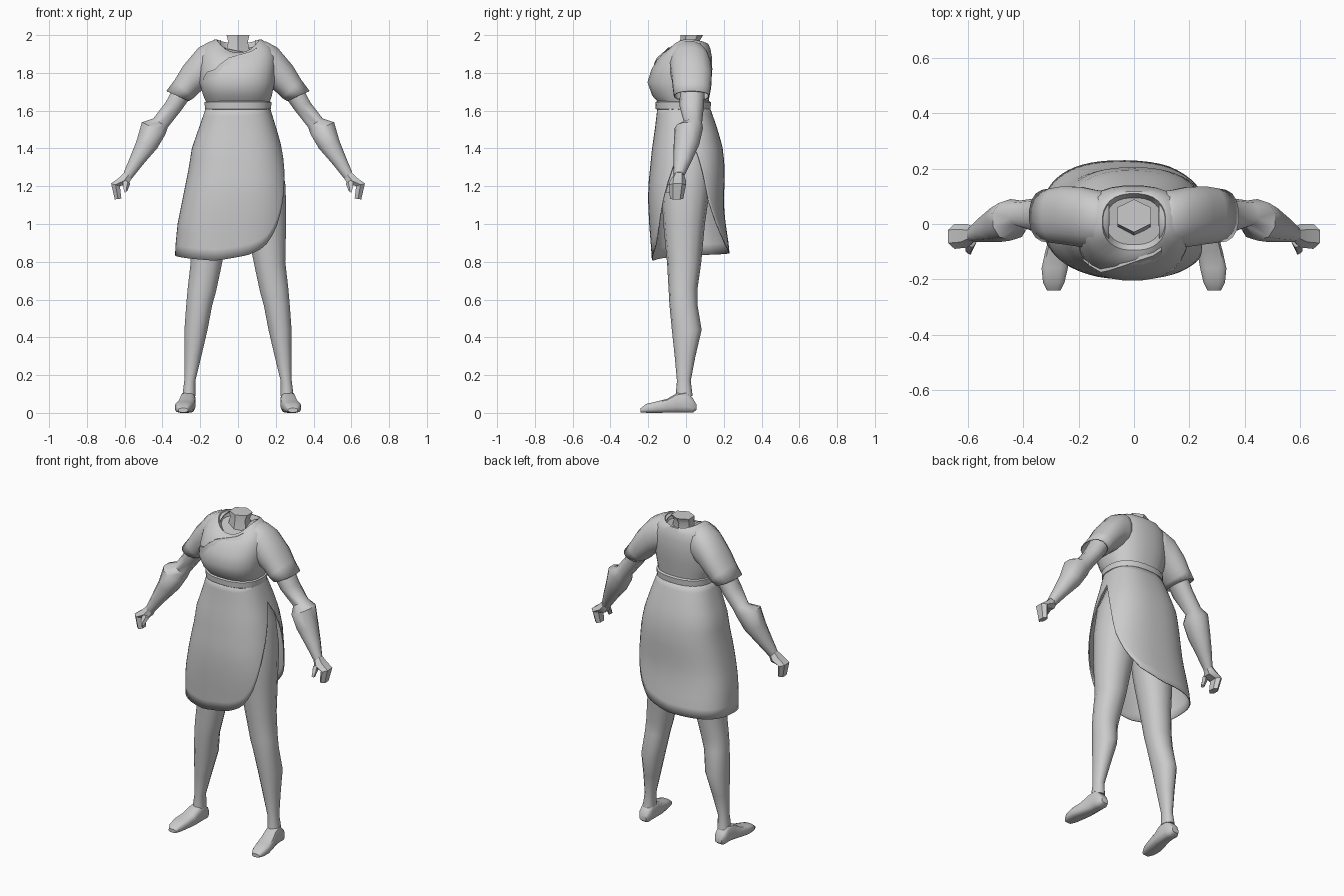
import bpy, bmesh, math
from mathutils import Vector
from mathutils.bvhtree import BVHTree

if "Cube" in bpy.data.objects:
    bpy.data.objects.remove(bpy.data.objects["Cube"])

grey = bpy.data.materials.new("plain_grey")
grey.diffuse_color = (0.6, 0.6, 0.6, 1)
grey.use_nodes = True
grey.node_tree.nodes["Principled BSDF"].inputs["Base Color"].default_value = grey.diffuse_color


def finish(name, bm, angle=40, thick=0):
    bmesh.ops.recalc_face_normals(bm, faces=bm.faces)
    me = bpy.data.meshes.new(name)
    bm.to_mesh(me)
    bm.free()
    me.materials.append(grey)
    ob = bpy.data.objects.new(name, me)
    bpy.context.collection.objects.link(ob)
    bpy.ops.object.select_all(action='DESELECT')
    ob.select_set(True)
    bpy.context.view_layer.objects.active = ob
    bpy.ops.object.shade_smooth_by_angle(angle=math.radians(angle))
    if thick:
        m = ob.modifiers.new("thickness", 'SOLIDIFY')
        m.thickness = thick
        m.offset = -1
    return ob


def power(v, n):
    return math.copysign(abs(v) ** (2 / n), v)


def loft(rings, n=2.0, cap=True):
    """Join rings of points into a tube."""
    bm = bmesh.new()
    loops = [[bm.verts.new(p) for p in r] for r in rings]
    for a, b in zip(loops, loops[1:]):
        k = len(a)
        for i in range(k):
            bm.faces.new((a[i], a[(i + 1) % k], b[(i + 1) % k], b[i]))
    if cap:
        bm.faces.new(loops[0])
        bm.faces.new(loops[-1])
    return bm


def oval(c, a, b, sides, n=2.0):
    c, a, b = Vector(c), Vector(a), Vector(b)
    angs = [math.tau * (i + 0.5) / sides for i in range(sides)]
    return [c + a * power(math.cos(t), n) + b * power(math.sin(t), n) for t in angs]


def limb_ring(s, xa, za, xb, zb, y0, y1, sides=10):
    """Oval through an outer and an inner point, mirrored by s."""
    return oval((s * (xa + xb) / 2, (y0 + y1) / 2, (za + zb) / 2),
                (s * (xa - xb) / 2, 0, (za - zb) / 2), (0, (y1 - y0) / 2, 0), sides, 2.2)


def flat_ring(z, x0, x1, y0, y1, drop=0, sides=28, n=2.4):
    pts = oval(((x0 + x1) / 2, (y0 + y1) / 2, z), ((x1 - x0) / 2, 0, 0),
               (0, (y1 - y0) / 2, 0), sides, n)
    for i, p in enumerate(pts):
        t = math.sin(math.tau * (i + 0.5) / sides)
        p.z -= drop * t * t * (1 if t < 0 else 0.3)
    return pts


def interp(table, v):
    """Linear lookup in rows sorted by first value."""
    for r, q in zip(table, table[1:]):
        if v <= q[0]:
            f = max(0, (v - r[0]) / (q[0] - r[0]))
            return [a + (b - a) * f for a, b in zip(r[1:], q[1:])]
    return list(table[-1][1:])


# Bodice with dipped round collar
bodice = [(1.635, -.165, .165, -.14, .12, 0), (1.68, -.185, .18, -.18, .125, 0),
          (1.75, -.205, .195, -.205, .135, 0), (1.82, -.205, .2, -.185, .14, .005),
          (1.89, -.2, .2, -.155, .138, .02), (1.94, -.175, .175, -.13, .13, .045),
          (1.975, -.13, .13, -.105, .118, .07), (1.978, -.115, .115, -.095, .11, .07),
          (1.94, -.1, .1, -.075, .095, .05)]
bm = loft([flat_ring(*r) for r in bodice])
tree = BVHTree.FromBMesh(bm)
finish("bodice", bm)

# Overlapping chest flap: raised edge that fades into the bodice
bm = bmesh.new()
rows = []
for x, z in [(.1, 1.935), (.07, 1.915), (.02, 1.9), (-.05, 1.88), (-.09, 1.85),
             (-.12, 1.82), (-.165, 1.805), (-.185, 1.77)]:
    row = []
    for dz, lift in ((0, 0), (0, .012), (-.05, -.002)):
        hit = tree.ray_cast(Vector((x, -1, z + dz)), Vector((0, 1, 0)))[0]
        row.append(bm.verts.new((x, (hit.y if hit else -.08) - lift, z + dz)))
    rows.append(row)
for a, b in zip(rows, rows[1:]):
    for i in range(2):
        bm.faces.new((a[i], a[i + 1], b[i + 1], b[i]))
finish("chest_flap", bm)

# Waistband
finish("waistband", loft([flat_ring(z, -x, x, -x + .015, x - .045) for z, x in
                          [(1.6, .16), (1.61, .176), (1.645, .178), (1.655, .16)]]), 50)

# Neck stub
finish("neck", loft([oval((0, .02 + dy, z), (r, 0, 0), (0, r * .85, 0), 6)
                     for z, r, dy in [(1.9, .075, 0), (1.965, .06, 0), (2.0, .07, .01)]]))

# Wrap skirt, closed on one side, curved slit on the other
shape = [(.8, -.335, .26, -.18, .235), (.9, -.33, .272, -.187, .225),
         (1.0, -.32, .28, -.195, .21), (1.1, -.3, .278, -.2, .2), (1.2, -.28, .268, -.2, .203),
         (1.3, -.26, .255, -.19, .205), (1.4, -.245, .235, -.18, .195),
         (1.5, -.21, .205, -.165, .168), (1.63, -.165, .165, -.15, .122)]
front_hem = [(0, 1.5), (18, 1.3), (35, 1.1), (48, .96), (60, .88), (75, .84), (100, .805), (180, .835)]
back_hem = [(0, 1.5), (15, 1.33), (32, 1.12), (48, .98), (65, .89), (90, .845), (180, .835)]
cols, levels = 56, 14
rings = []
for j in range(levels + 1):
    ring = []
    for i in range(cols):
        t = math.tau * i / cols
        deg = math.degrees(min(t, math.tau - t))
        hem = interp(back_hem if t < math.pi else front_hem, deg)[0]
        z = 1.63 + (hem - 1.63) * j / levels
        x0, x1, y0, y1 = interp(shape, z)
        ring.append(((x0 + x1) / 2 + (x1 - x0) / 2 * power(math.cos(t), 2.5),
                     (y0 + y1) / 2 + (y1 - y0) / 2 * power(math.sin(t), 2.5), z))
    rings.append(ring)
finish("skirt", loft(rings, cap=False), 50, .006)

# Limb sections: outer x, z, inner x, z, y range
sleeve = [(.09, 1.975, .09, 1.75, -.08, .118), (.15, 1.968, .13, 1.74, -.09, .125),
          (.21, 1.935, .165, 1.725, -.085, .135), (.29, 1.84, .21, 1.69, -.075, .138),
          (.335, 1.765, .235, 1.665, -.07, .132), (.38, 1.705, .26, 1.65, -.065, .125)]
arm = [(.32, 1.77, .22, 1.71, -.03, .10), (.385, 1.645, .295, 1.605, -.035, .095),
       (.45, 1.56, .37, 1.51, -.01, .085), (.512, 1.54, .38, 1.475, -.06, .09),
       (.54, 1.44, .425, 1.4, -.065, .07), (.575, 1.35, .5, 1.315, -.065, .03),
       (.605, 1.275, .565, 1.235, -.065, -.01)]
hand = [(.6, 1.28, .56, 1.24, -.065, -.01), (.63, 1.25, .575, 1.21, -.085, 0),
        (.675, 1.215, .622, 1.2, -.09, 0), (.655, 1.13, .615, 1.135, -.085, -.015)]
thumb = [(.61, 1.24, .57, 1.215, -.085, -.05), (.612, 1.2, .58, 1.19, -.105, -.07),
         (.602, 1.165, .585, 1.175, -.112, -.085)]
leg = [(.15, 1.55, .02, 1.55, -.1, .1), (.225, 1.38, .005, 1.38, -.13, .13),
       (.255, 1.2, .015, 1.15, -.13, .125), (.257, 1.0, .04, 1.0, -.12, .1),
       (.252, .8, .085, .78, -.1, .08), (.268, .66, .115, .64, -.092, .06),
       (.275, .58, .135, .57, -.088, .06), (.285, .44, .16, .44, -.075, .083),
       (.285, .3, .193, .3, -.06, .05), (.285, .17, .225, .17, -.048, .025),
       (.295, .09, .225, .09, -.055, .035)]
# Foot sections: y, inner x, outer x, bottom, top
foot = [(.055, .24, .285, .015, .045), (.035, .228, .3, 0, .08), (0, .225, .303, 0, .115),
        (-.05, .225, .308, 0, .105), (-.1, .228, .322, 0, .075), (-.16, .238, .335, 0, .06),
        (-.21, .25, .33, 0, .048), (-.24, .265, .315, .003, .025)]
for s, side in ((1, "left"), (-1, "right")):
    finish(side + "_sleeve", loft([limb_ring(s, *r, sides=16) for r in sleeve], cap=False), 50, .006)
    finish(side + "_arm", loft([limb_ring(s, *r) for r in arm]), 50)
    finish(side + "_hand", loft([limb_ring(s, *r, sides=6) for r in hand]))
    finish(side + "_thumb", loft([limb_ring(s, *r, sides=5) for r in thumb]))
    finish(side + "_leg", loft([limb_ring(s, *r, sides=14) for r in leg]), 50)
    finish(side + "_foot", loft([oval((s * (a + b) / 2, y, (lo + hi) / 2), (s * (b - a) / 2, 0, 0),
                                      (0, 0, (hi - lo) / 2), 12, 3.2)
                                 for y, a, b, lo, hi in foot]))
